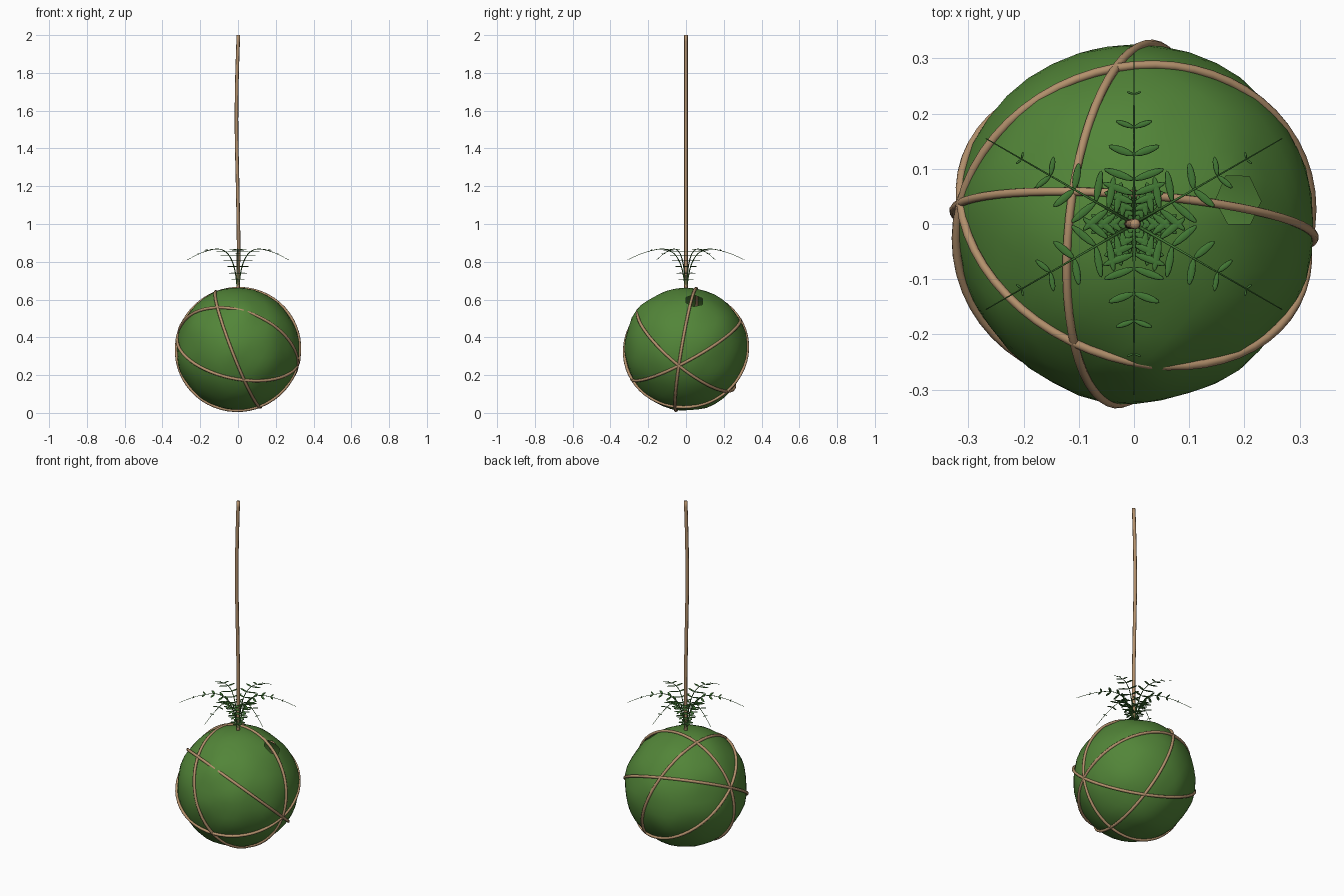
import bpy, bmesh, math
from mathutils import Vector, Matrix, noise

cube = bpy.data.objects.get("Cube")
if cube:
    bpy.data.objects.remove(cube, do_unlink=True)


def material(name, color):
    m = bpy.data.materials.new(name)
    m.use_nodes = True
    m.diffuse_color = (*color, 1)
    m.node_tree.nodes["Principled BSDF"].inputs["Base Color"].default_value = (*color, 1)
    return m


MOSS = material("moss green", (0.085, 0.235, 0.04))
LEAF = material("leaf green", (0.055, 0.19, 0.035))
TWINE = material("twine tan", (0.45, 0.28, 0.15))
CENTRE = Vector((0, 0, 0.336))


def finish(bm, name, mat):
    for f in bm.faces:
        f.smooth = True
    mesh = bpy.data.meshes.new(name)
    bm.to_mesh(mesh)
    bm.free()
    mesh.materials.append(mat)
    obj = bpy.data.objects.new(name, mesh)
    bpy.context.collection.objects.link(obj)
    return obj


def tube(bm, points, radii, sides=8, closed=False):
    """Sweep a round section along points."""
    n, rings = len(points), []
    side = None
    for i, p in enumerate(points):
        a = points[(i - 1) % n] if closed or i else p
        b = points[(i + 1) % n] if closed or i < n - 1 else p
        t = (b - a).normalized()
        side = side or t.orthogonal()
        side = (side - t * side.dot(t)).normalized()
        up = t.cross(side)
        rings.append([bm.verts.new(p + radii[i] * (side * math.cos(q) + up * math.sin(q)))
                      for q in (math.tau * k / sides for k in range(sides))])
    for i in range(n if closed else n - 1):
        r, s = rings[i], rings[(i + 1) % n]
        for k in range(sides):
            j = (k + 1) % sides
            bm.faces.new((r[k], r[j], s[j], s[k]))
    if not closed:
        bm.faces.new(rings[0][::-1])
        bm.faces.new(rings[-1])


def smooth_path(keys, steps=5):
    """Catmull-Rom curve through the key points."""
    k = [keys[0]] + keys + [keys[-1]]
    out = []
    for i in range(1, len(k) - 2):
        a, b, c, d = k[i - 1:i + 3]
        for s in range(steps):
            t = s / steps
            out.append(0.5 * (2 * b + (c - a) * t + (2 * a - 5 * b + 4 * c - d) * t * t
                              + (3 * b - a - 3 * c + d) * t ** 3))
    return out + [keys[-1]]


# Moss ball: lumpy, with one bulge over the twine and a small open hole
bm = bmesh.new()
bmesh.ops.create_icosphere(bm, subdivisions=4, radius=1)
bulge = Vector((0.04, -0.25, 0.21)).normalized()
hole = Vector((0.18, 0.045, 0.27)).normalized()
for v in bm.verts:
    d = v.co.normalized()
    r = 0.325 + 0.008 * noise.noise(d * 2.5) + 0.012 * max(0, 1 - (d - bulge).length / 0.35)
    v.co = d * r + CENTRE
pit = min(bm.verts, key=lambda v: ((v.co - CENTRE).normalized() - hole).length)
bmesh.ops.delete(bm, geom=[pit], context='VERTS')
finish(bm, "moss_ball", MOSS)

# Twine wraps: three loops share one crossing axis, the fourth runs front to back
cross = Vector((0.33, -0.04, -0.09))
wraps = {
    "twine_wrap_over_top": (cross, Vector((0, 0.055, 0.33))),
    "twine_wrap_low_front": (cross, Vector((0, 0.29, 0.16))),
    "twine_wrap_high_front": (cross, Vector((0, -0.25, 0.21))),
    "twine_wrap_front_to_back": (Vector((0.035, 0.33, 0)), Vector((-0.12, 0, 0.31))),
}
for name, (a, b) in wraps.items():
    u = a.normalized()
    w = (b - u * b.dot(u)).normalized()
    n = 56
    pts = [CENTRE + 0.328 * (u * math.cos(q) + w * math.sin(q))
           for q in (math.tau * i / n for i in range(n))]
    bm = bmesh.new()
    tube(bm, pts, [0.008] * n, closed=True)
    finish(bm, name, TWINE)

# Hanging cord with a slight sway
keys = [Vector((x, 0, z)) for x, z in
        ((0, 0.64), (0.003, 0.9), (-0.002, 1.2), (-0.008, 1.5), (-0.006, 1.75), (0.002, 2))]
bm = bmesh.new()
path = smooth_path(keys)
tube(bm, path, [0.0095] * len(path))
cord = finish(bm, "hanging_cord", TWINE)

# Fern fronds: arching stem with paired flat leaflets
stem = smooth_path([Vector((r, 0, z)) for r, z in
                    ((0.004, 0.65), (0.012, 0.72), (0.03, 0.79), (0.06, 0.84),
                     (0.1, 0.864), (0.15, 0.866), (0.23, 0.845), (0.31, 0.81))])
# distance out, height, leaflet length
leaflets = [(0.01, 0.705, 0.035), (0.017, 0.74, 0.045), (0.026, 0.775, 0.052),
            (0.038, 0.806, 0.058), (0.054, 0.832, 0.06), (0.08, 0.853, 0.058),
            (0.125, 0.866, 0.049), (0.175, 0.862, 0.035), (0.235, 0.843, 0.014)]
for i in range(6):
    bm = bmesh.new()
    last = len(stem) - 1
    tube(bm, stem, [0.0035 - 0.0025 * k / last for k in range(last + 1)], sides=6)
    for r, z, length in leaflets:
        for s in (-1, 1):
            m = (Matrix.Translation((r, 0, z)) @ Matrix.Rotation(s * math.radians(70), 4, 'Z')
                 @ Matrix.Translation((length / 2, 0, 0))
                 @ Matrix.Diagonal((length / 2, min(0.007, length * 0.15), 0.002, 1))
                 @ Matrix.Rotation(math.pi / 2, 4, 'Y'))
            bmesh.ops.create_uvsphere(bm, u_segments=8, v_segments=6, radius=1, matrix=m)
    bmesh.ops.rotate(bm, verts=bm.verts, cent=(0, 0, 0),
                     matrix=Matrix.Rotation(math.radians(30 + 60 * i), 3, 'Z'))
    finish(bm, f"fern_frond_{i + 1}", LEAF)
